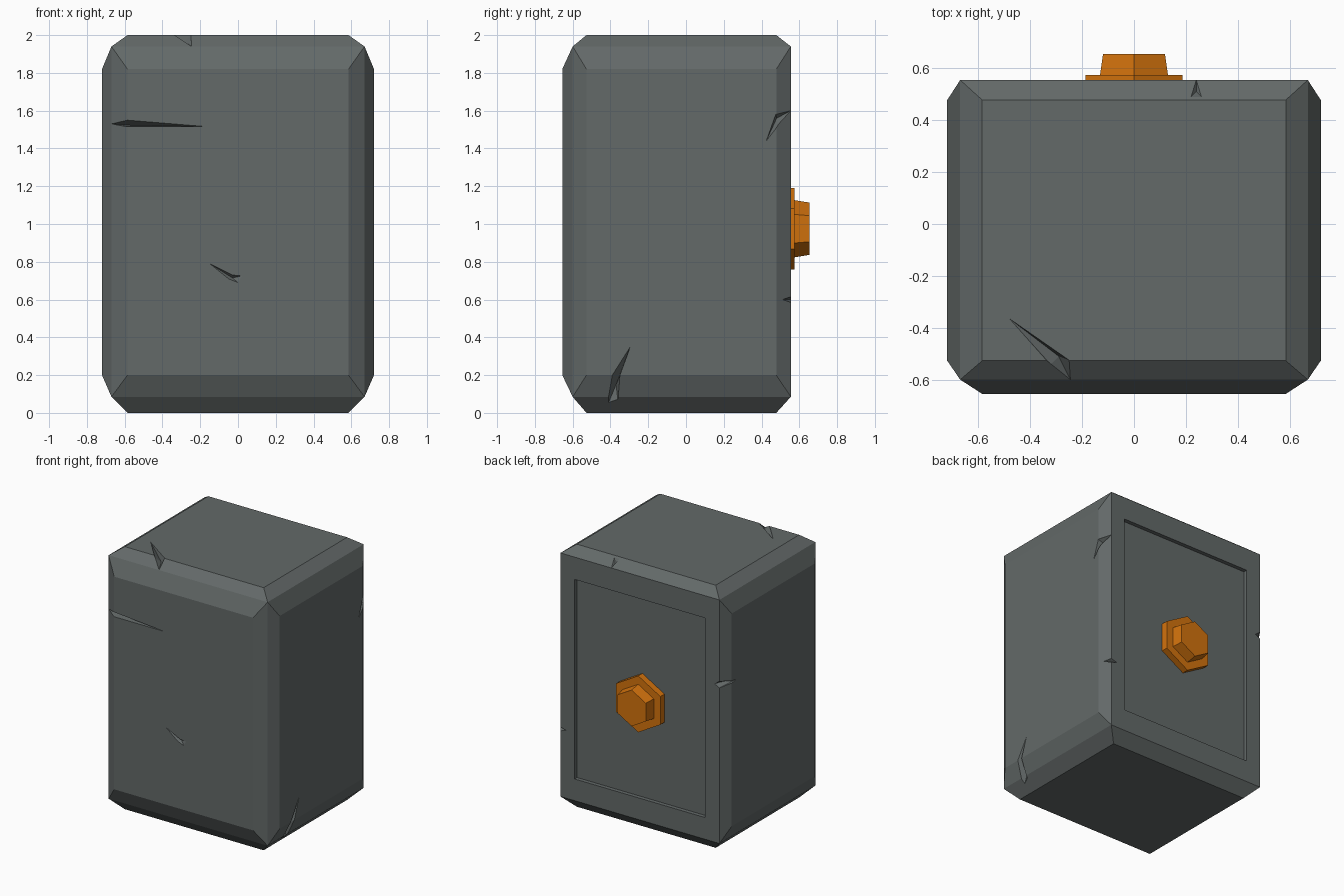
import bpy, bmesh, math
from mathutils import Vector

if "Cube" in bpy.data.objects:
    bpy.data.objects.remove(bpy.data.objects["Cube"])


def material(name, rgb):
    m = bpy.data.materials.new(name)
    m.diffuse_color = (*rgb, 1)
    m.use_nodes = True
    m.node_tree.nodes["Principled BSDF"].inputs["Base Color"].default_value = m.diffuse_color
    return m


stone = material("dark grey stone", (0.125, 0.142, 0.14))
orange = material("orange metal", (0.65, 0.17, 0.004))


def make_object(name, bm, mat):
    bmesh.ops.recalc_face_normals(bm, faces=bm.faces[:])
    mesh = bpy.data.meshes.new(name)
    bm.to_mesh(mesh)
    bm.free()
    ob = bpy.data.objects.new(name, mesh)
    bpy.context.collection.objects.link(ob)
    if mat:
        mesh.materials.append(mat)
    return ob


# limits (low, high) on x, y, z: core box, raised caps' outlines, outermost planes
CORE = ((-0.67, 0.67), (-0.60, 0.555), (0.085, 1.94))
CAP = ((-0.585, 0.585), (-0.527, 0.478), (0.20, 1.82))
OUTER = ((-0.72, 0.72), (-0.655, 0.555), (0.0, 2.0))
PANEL = ((-0.55, 0.55), None, (0.25, 1.77))


def inset_to(bm, face, axis, rect, level):
    """Inset a face and move the inner loop onto a given rectangle."""
    mid = face.calc_center_median()
    sides = [[v.co[i] > mid[i] for i in range(3)] for v in face.verts]
    old = [(v.co.copy(), s) for v, s in zip(face.verts, sides)]
    bmesh.ops.inset_individual(bm, faces=[face], thickness=0.005)
    for v in face.verts:
        s = min(old, key=lambda o: (o[0] - v.co).length)[1]
        for i in range(3):
            v.co[i] = level if i == axis else rect[i][s[i]]


# body: core box with a sloped cap on five sides and a sunken panel at the back
bm = bmesh.new()
bmesh.ops.create_cube(bm, size=2)
for v in bm.verts:
    v.co = [CORE[i][v.co[i] > 0] for i in range(3)]
bm.normal_update()
for f in bm.faces[:]:
    axis = max(range(3), key=lambda i: abs(f.normal[i]))
    high = f.normal[axis] > 0
    if axis == 1 and high:
        inset_to(bm, f, 1, PANEL, 0.555)
        inset_to(bm, f, 1, PANEL, 0.525)
    else:
        inset_to(bm, f, axis, CAP, OUTER[axis][high])
body = make_object("stone_body", bm, stone)

# cracks: (surface outline, deepest point, outward direction)
CRACKS = [
    # long crack on the front
    ([(-.16, -.655, 1.515), (-.59, -.655, 1.55), (-.672, -.6, 1.53), (-.59, -.655, 1.515)],
     (-.56, -.60, 1.522), (0, -1, 0)),
    # small bent crack on the front
    ([(-.15, -.655, .79), (-.03, -.655, .73), (.02, -.655, .725), (.0, -.655, .69), (-.05, -.655, .71)],
     (-.03, -.635, .715), (0, -1, 0)),
    # top front edge
    ([(-.48, -.365, 2), (-.25, -.525, 2), (-.245, -.6, 1.94), (-.32, -.54, 1.99)],
     (-.29, -.51, 1.955), (0, -.5, 1)),
    # right side, bottom
    ([(.72, -.295, .35), (.72, -.39, .2), (.64, -.42, .03), (.66, -.36, .06), (.72, -.35, .2)],
     (.64, -.37, .15), (1, 0, -.4)),
    # right side, upper back
    ([(.72, .425, 1.44), (.72, .475, 1.58), (.67, .555, 1.6), (.71, .49, 1.53)],
     (.67, .48, 1.56), (1, .5, 0)),
    # back edges
    ([(.70, .51, .6), (.67, .555, .615), (.62, .555, .60), (.67, .555, .585)],
     (.65, .53, .6), (1, 1, 0)),
    ([(-.72, .42, 1.30), (-.67, .555, 1.32), (-.63, .555, 1.29), (-.67, .555, 1.27)],
     (-.65, .52, 1.295), (-1, 1, 0)),
    ([(.22, .49, 1.99), (.24, .555, 1.94), (.26, .49, 1.99)],
     (.24, .51, 1.955), (0, 1, 1)),
]
bm = bmesh.new()
for outline, deep, out in CRACKS:
    push = Vector(out).normalized() * 0.12
    low = [bm.verts.new(p) for p in outline]
    high = [bm.verts.new(Vector(p) + push) for p in outline]
    tip = bm.verts.new(deep)
    bm.faces.new(high)
    for i in range(len(low)):
        j = (i + 1) % len(low)
        bm.faces.new((low[i], low[j], high[j], high[i]))
        bm.faces.new((low[j], low[i], tip))
bmesh.ops.triangulate(bm, faces=bm.faces[:])
cutter = make_object("crack_cutter", bm, stone)
cutter.hide_render = True

mod = body.modifiers.new("cracks", 'BOOLEAN')
mod.operation = 'DIFFERENCE'
mod.solver = 'EXACT'
mod.object = cutter
bpy.context.view_layer.objects.active = body
bpy.ops.object.modifier_apply(modifier=mod.name)
bpy.data.objects.remove(cutter)


# bolt on the back panel: hexagonal flange and tapered head
def hexagon(name, y0, y1, r0, r1):
    bm = bmesh.new()
    rings = [[bm.verts.new((r * math.sin(k * math.pi / 3), y, 0.975 + r * math.cos(k * math.pi / 3)))
              for k in range(6)] for y, r in ((y0, r0), (y1, r1))]
    for ring in rings:
        bm.faces.new(ring)
    for k in range(6):
        n = (k + 1) % 6
        bm.faces.new((rings[0][k], rings[0][n], rings[1][n], rings[1][k]))
    return make_object(name, bm, orange)


hexagon("bolt_flange", 0.52, 0.575, 0.215, 0.215)
hexagon("bolt_head", 0.57, 0.655, 0.152, 0.138)
